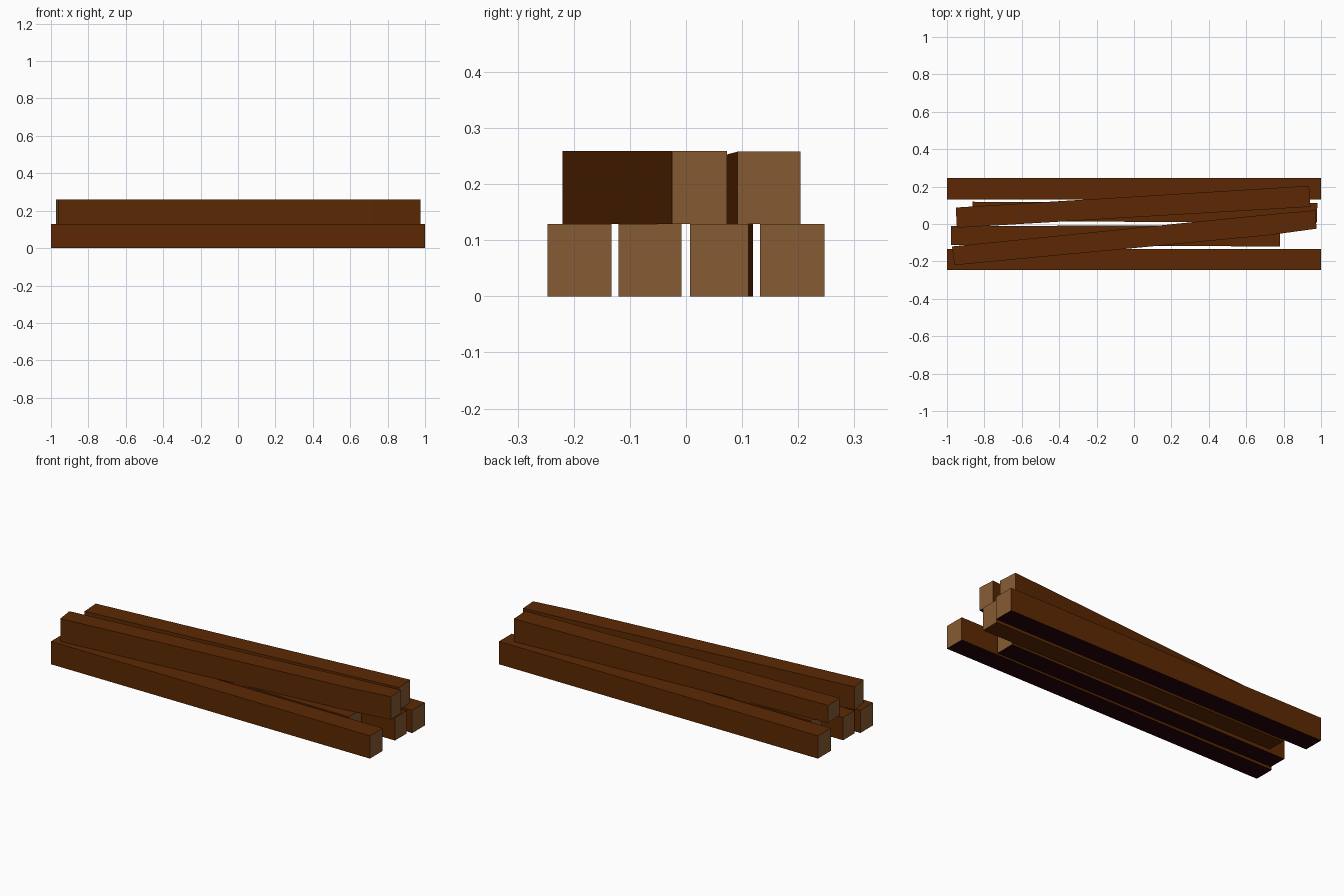
import bpy, bmesh

if "Cube" in bpy.data.objects:
    bpy.data.objects.remove(bpy.data.objects["Cube"])


def material(name, rgb):
    m = bpy.data.materials.new(name)
    m.diffuse_color = (*rgb, 1)
    m.use_nodes = True
    m.node_tree.nodes["Principled BSDF"].inputs["Base Color"].default_value = m.diffuse_color
    return m


bark = material("dark_brown_wood", (0.109, 0.022, 0.001))
cut = material("cut_wood_ends", (0.236, 0.104, 0.033))
under = material("charred_underside", (0.018, 0.001, 0.002))


def beam(name, sections, z0, dark_under=True):
    """Loft a square-cut beam through sections (x_front, y_front, x_back, y_back, top)."""
    bm = bmesh.new()
    rings = []
    for xf, yf, xb, yb, top in sections:
        rings.append([bm.verts.new(p) for p in
                      ((xf, yf, z0), (xb, yb, z0), (xb, yb, top), (xf, yf, top))])
    for a, b in zip(rings, rings[1:]):
        for i in range(4):
            j = (i + 1) % 4
            f = bm.faces.new((a[i], a[j], b[j], b[i]))
            # nearly black underside
            if i == 0 and dark_under:
                f.material_index = 2
    # lighter sawn ends
    for r in (rings[0], rings[-1]):
        bm.faces.new(r).material_index = 1
    bmesh.ops.recalc_face_normals(bm, faces=bm.faces)
    me = bpy.data.meshes.new(name)
    bm.to_mesh(me)
    bm.free()
    for m in (bark, cut, under):
        me.materials.append(m)
    bpy.context.collection.objects.link(bpy.data.objects.new(name, me))


# bottom layer: two long outer beams, two shorter inner ones
H = 0.129
beam("outer_beam_front", [(-1, -0.247, -1, -0.133, H), (1, -0.247, 1, -0.133, H)], 0)
beam("outer_beam_back", [(-1, 0.132, -1, 0.247, H), (1, 0.132, 1, 0.247, H)], 0)
beam("inner_beam_front", [(-0.978, -0.113, -0.978, -0.01, H),
                          (0.78, -0.12, 0.78, -0.008, H)], 0)
beam("inner_beam_back", [(-0.863, 0.016, -0.863, 0.119, H),
                         (0.979, 0.007, 0.98, 0.111, H)], 0, dark_under=False)

# top layer: two skewed beams
T = 0.259
beam("top_beam_front", [(-0.96, -0.22, -0.973, -0.12, T),
                        (0.72, -0.06, 0.71, 0.05, T),
                        (0.976, -0.025, 0.97, 0.073, T)], H)
beam("top_beam_back", [(-0.947, -0.02, -0.953, 0.088, 0.228),
                       (0.943, 0.092, 0.936, 0.204, 0.258)], H)
